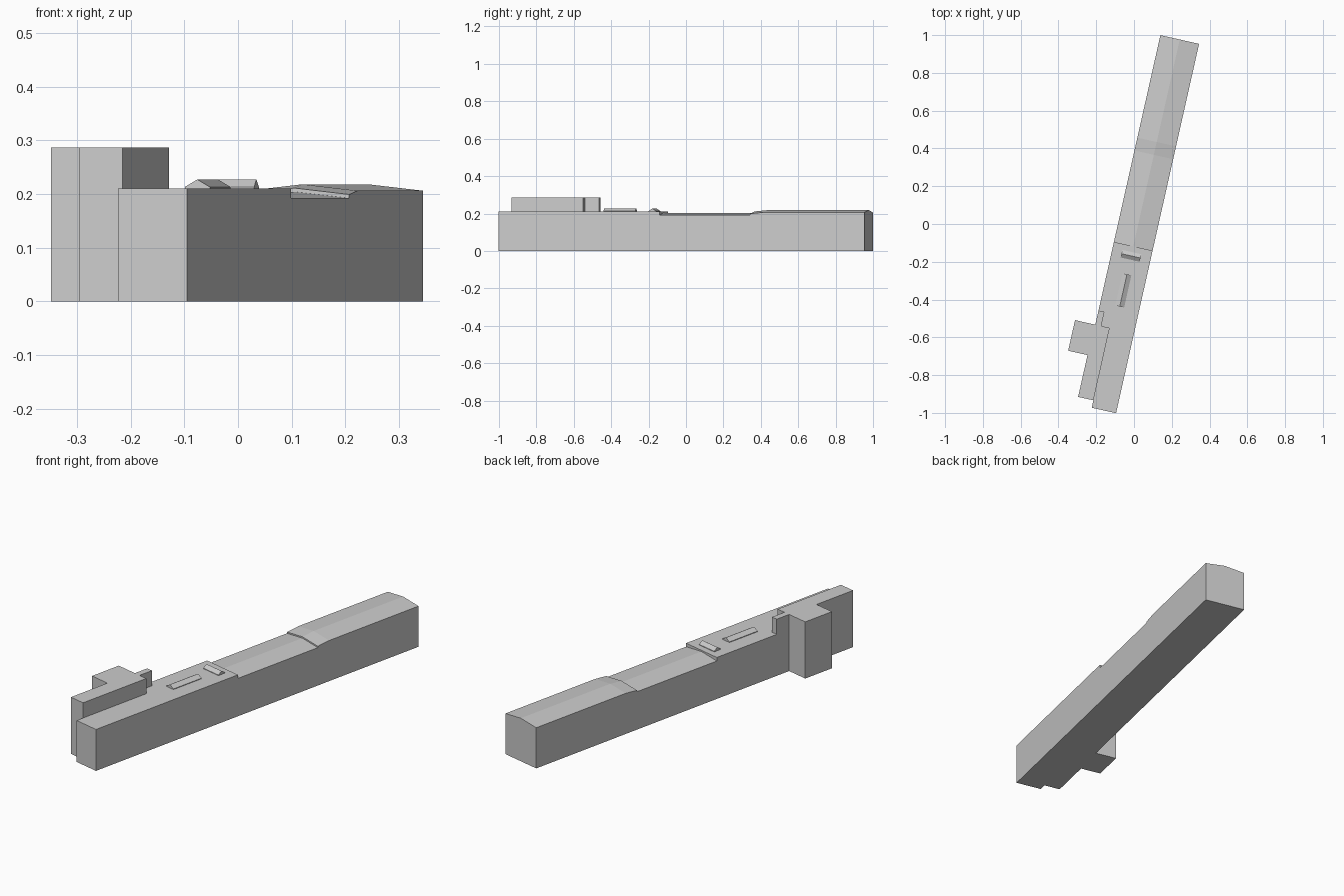
import bpy, bmesh, math

if "Cube" in bpy.data.objects:
    bpy.data.objects.remove(bpy.data.objects["Cube"])

YAW = math.radians(-12.67)   # whole building is turned in plan
LEFT, RIGHT = -0.083, 0.127  # main hall sides, local x
MID = (LEFT + RIGHT) / 2


def finish(name, bm):
    bmesh.ops.recalc_face_normals(bm, faces=bm.faces[:])
    me = bpy.data.meshes.new(name)
    bm.to_mesh(me)
    bm.free()
    ob = bpy.data.objects.new(name, me)
    ob.rotation_euler.z = YAW
    bpy.context.collection.objects.link(ob)
    return ob


def block(name, outline, z0, z1):
    """Extrude a plan outline from z0 to z1."""
    bm = bmesh.new()
    face = bm.faces.new([bm.verts.new((x, y, z0)) for x, y in outline])
    top = bmesh.ops.extrude_face_region(bm, geom=[face], use_keep_orig=True)["geom"]
    for v in top:
        if isinstance(v, bmesh.types.BMVert):
            v.co.z = z1
    return finish(name, bm)


def loft(name, rings):
    """Skin matching cross-sections and cap both ends."""
    bm = bmesh.new()
    loops = [[bm.verts.new(p) for p in ring] for ring in rings]
    n = len(loops[0])
    for a, b in zip(loops, loops[1:]):
        for i in range(n):
            j = (i + 1) % n
            if (a[i].co - b[i].co).length > 1e-6 or (a[j].co - b[j].co).length > 1e-6:
                bm.faces.new((a[i], a[j], b[j], b[i]) )
    bm.faces.new(loops[0])
    bm.faces.new(loops[-1])
    bmesh.ops.remove_doubles(bm, verts=bm.verts[:], dist=1e-5)
    bmesh.ops.dissolve_degenerate(bm, edges=bm.edges[:], dist=1e-5)
    return finish(name, bm)


# Flat-roofed front hall
block("front_hall", [(-0.005, -0.998), (RIGHT, -0.998), (RIGHT, -0.116),
                     (LEFT, -0.116), (LEFT, -0.565), (-0.005, -0.565)], 0, 0.21)

# Long rear hall: shallow gable with a step and ramp up to the higher roof
stations = [(-0.116, 0.192), (0.38, 0.192), (0.38, 0.199), (0.45, 0.206), (1.006, 0.206)]
loft("rear_hall", [[(LEFT, y, 0), (RIGHT, y, 0), (RIGHT, y, e),
                    (MID, y, e + 0.012), (LEFT, y, e)] for y, e in stations])

# Taller annex with side wing
block("tall_annex", [(-0.088, -0.958), (-0.005, -0.958), (-0.005, -0.565),
                     (-0.193, -0.565), (-0.193, -0.731), (-0.088, -0.731)], 0, 0.287)
block("annex_stair_head", [(LEFT, -0.565), (-0.051, -0.565),
                           (-0.051, -0.488), (LEFT, -0.488)], 0.21, 0.287)

# Two gabled skylights on the front roof: one lengthwise, one crosswise
profile = [(-0.024, 0.21), (0.024, 0.21), (0.024, 0.213), (0, 0.227), (-0.024, 0.213)]
loft("long_skylight", [[(MID + w, y, z) for w, z in profile] for y in (-0.443, -0.268)])
loft("cross_skylight", [[(x, -0.168 + w * 0.85, z) for w, z in profile]
                        for x in (-0.03, 0.073)])
